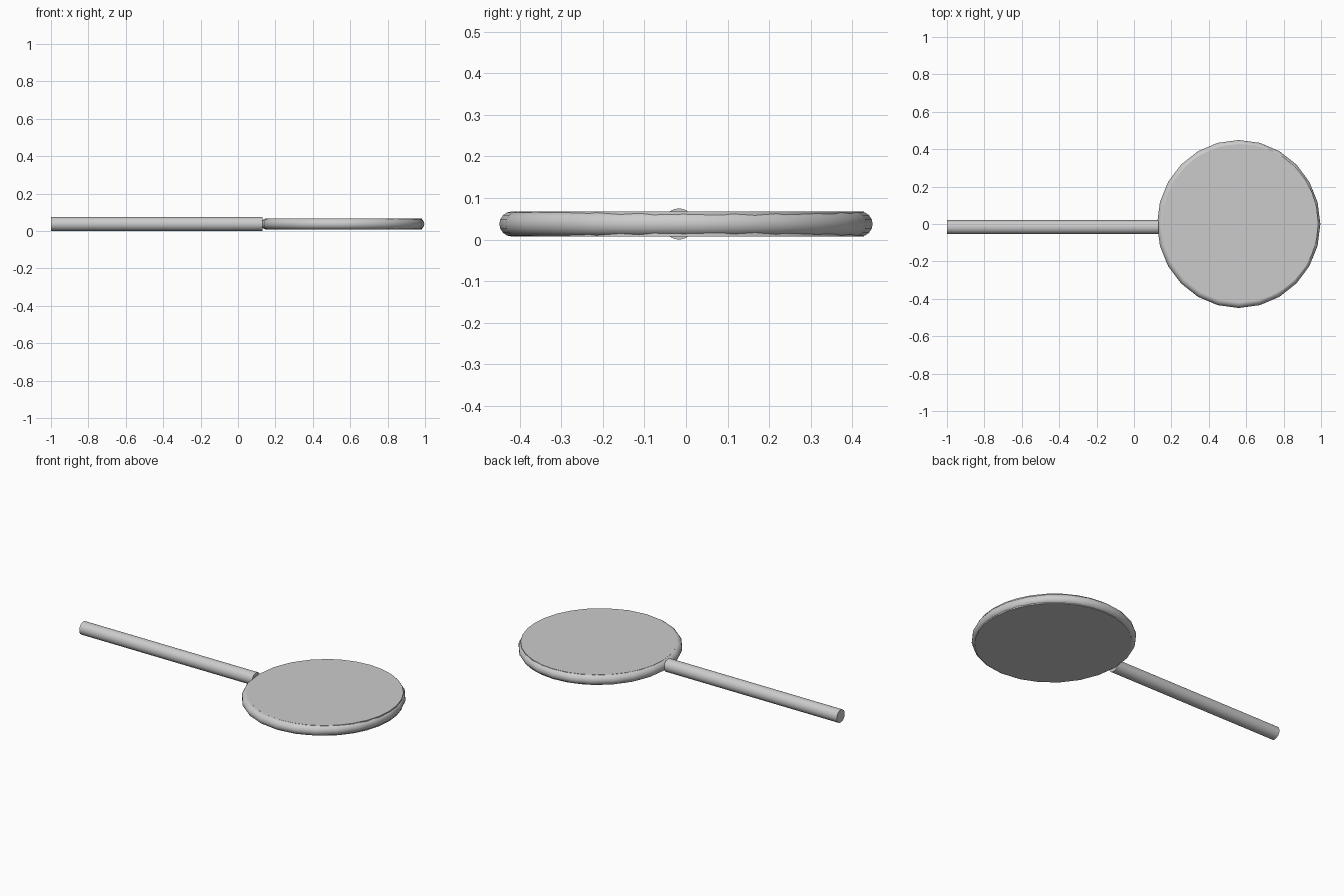
import bpy
import math

cube = bpy.data.objects.get("Cube")
if cube:
    bpy.data.objects.remove(cube, do_unlink=True)

grey = bpy.data.materials.new("plain grey")
grey.use_nodes = True
grey.diffuse_color = (0.6, 0.6, 0.6, 1)
grey.node_tree.nodes["Principled BSDF"].inputs["Base Color"].default_value = grey.diffuse_color


def finish(name, scale=(1, 1, 1)):
    """Name, scale, colour and smooth the part just added."""
    part = bpy.context.object
    part.name = name
    part.scale = scale
    bpy.ops.object.transform_apply(location=False, rotation=False, scale=True)
    part.data.materials.append(grey)
    bpy.ops.object.shade_smooth_by_angle(angle=math.radians(40))


MID = 0.0375  # height of the centre plane

# Round frame, a slightly oval tube
bpy.ops.mesh.primitive_torus_add(major_segments=24, minor_segments=16,
                                 major_radius=0.419, minor_radius=0.03,
                                 location=(0.56, 0, MID))
finish("frame_ring", (0.972, 1, 1))

# Flat lens filling the frame
bpy.ops.mesh.primitive_cylinder_add(vertices=32, radius=0.424, depth=0.06,
                                    location=(0.567, 0.004, MID))
finish("lens", (0.985, 1, 1))

# Straight round handle
START, END = -1.0, 0.13
bpy.ops.mesh.primitive_cylinder_add(vertices=24, radius=0.0375, depth=END - START,
                                    location=((START + END) / 2, -0.017, MID),
                                    rotation=(0, math.pi / 2, 0))
finish("handle")
